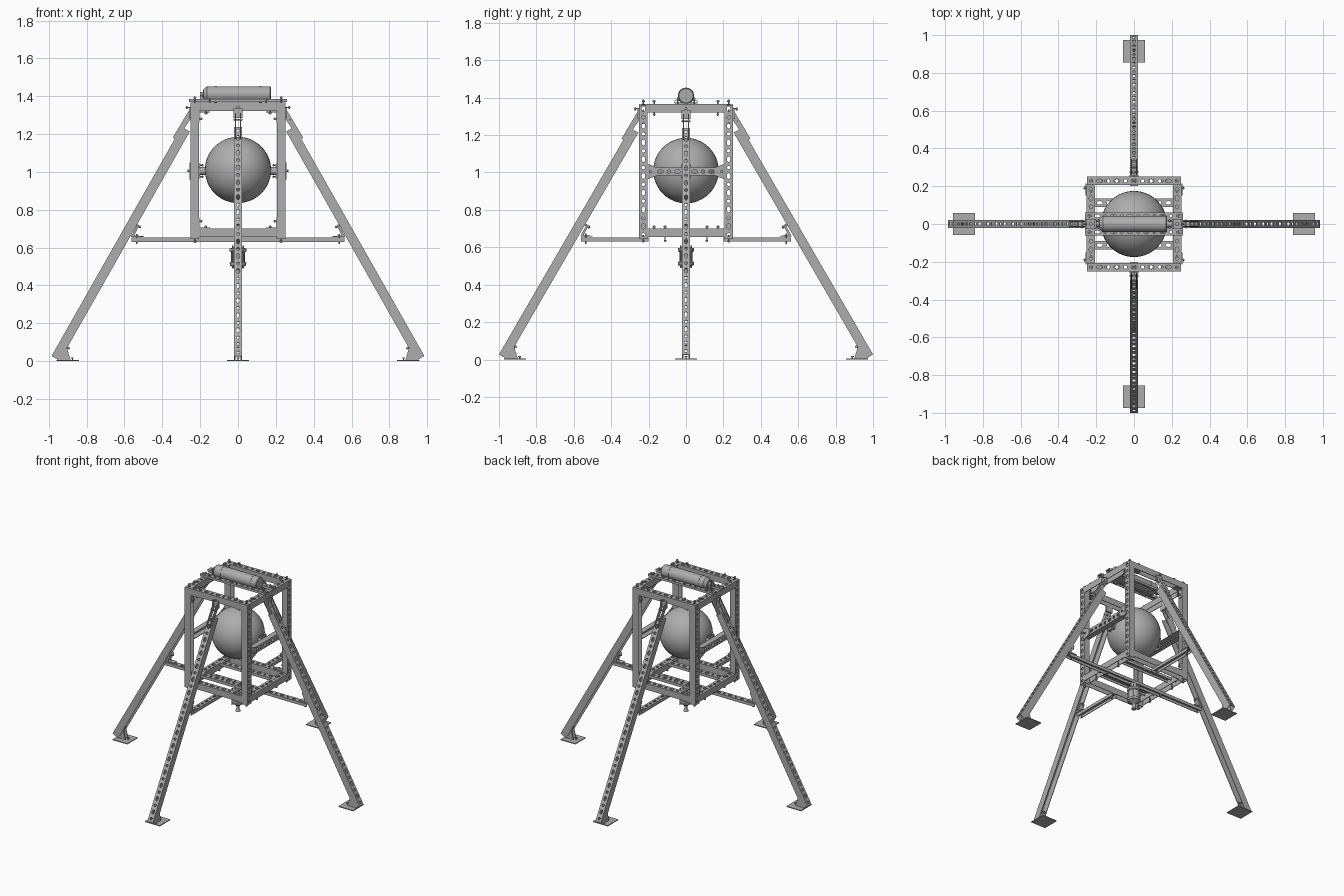
import bpy, bmesh, math
from mathutils import Vector, Matrix

cube = bpy.data.objects.get("Cube")
if cube:
    bpy.data.objects.remove(cube)

grey = bpy.data.materials.new("aluminium_grey")
grey.use_nodes = True
grey.diffuse_color = (0.42, 0.42, 0.42, 1)
grey.node_tree.nodes["Principled BSDF"].inputs["Base Color"].default_value = grey.diffuse_color
Z = Vector((0, 0, 1))
SIGNS = (-1, 1)


def finish(name, bm, smooth=False):
    mesh = bpy.data.meshes.new(name)
    bm.to_mesh(mesh)
    bm.free()
    mesh.materials.append(grey)
    ob = bpy.data.objects.new(name, mesh)
    bpy.context.collection.objects.link(ob)
    if smooth:
        bpy.ops.object.select_all(action='DESELECT')
        ob.select_set(True)
        bpy.context.view_layer.objects.active = ob
        bpy.ops.object.shade_smooth_by_angle(angle=math.radians(35))
    return ob


def channel(name, p0, p1, out, depth=0.045, width=0.045, pitch=0.045):
    """Perforated U-channel: punched web facing 'out', two plain flanges behind it."""
    p0, p1, out = Vector(p0), Vector(p1), Vector(out)
    axis = (p1 - p0).normalized()
    out = (out - axis * out.dot(axis)).normalized()
    side = out.cross(axis)
    count = max(2, round((p1 - p0).length / pitch))
    step = (p1 - p0).length / count
    ring = [(-1, -1), (0, -1), (1, -1), (1, 0), (1, 1), (0, 1), (-1, 1), (-1, 0)]
    bm = bmesh.new()
    for i in range(count):
        c = p0 + axis * step * (i + 0.5)
        long_r = step * 0.36 if i % 2 else width * 0.2
        outer, inner, low = [], [], []
        for a, b in ring:
            t = math.atan2(b, a)
            o = c + axis * a * step / 2 + side * b * width / 2
            outer.append(bm.verts.new(o))
            low.append(bm.verts.new(o - out * depth))
            inner.append(bm.verts.new(c + axis * math.cos(t) * long_r
                                      + side * math.sin(t) * width * 0.22))
        for k in range(8):
            j = (k + 1) % 8
            bm.faces.new((outer[k], outer[j], inner[j], inner[k]))
            if k in (0, 1, 4, 5):
                bm.faces.new((outer[j], outer[k], low[k], low[j]))
    bmesh.ops.remove_doubles(bm, verts=bm.verts, dist=1e-5)
    loose = [v for v in bm.verts if not v.link_faces]
    bmesh.ops.delete(bm, geom=loose, context='VERTS')
    ob = finish(name, bm)
    mod = ob.modifiers.new("sheet_thickness", 'SOLIDIFY')
    mod.thickness = 0.004
    mod.offset = -1
    return ob


def lathe(name, profile, centre, axis, segments=32):
    """Spin (distance along axis, radius) points into a closed round part."""
    rot = Z.rotation_difference(Vector(axis)).to_matrix()
    bm = bmesh.new()
    rings = []
    for h, r in profile:
        rings.append([bm.verts.new(Vector(centre) + rot @ Vector(
            (r * math.cos(2 * math.pi * s / segments), r * math.sin(2 * math.pi * s / segments), h)))
            for s in range(segments)])
    for a, b in zip(rings, rings[1:]):
        for s in range(segments):
            t = (s + 1) % segments
            bm.faces.new((a[s], a[t], b[t], b[s]))
    bm.faces.new(rings[0][::-1])
    bm.faces.new(rings[-1])
    bmesh.ops.recalc_face_normals(bm, faces=bm.faces)
    return finish(name, bm, True)


def prism(name, points, thickness, side):
    """Flat plate from an outline, thickened evenly along 'side'."""
    half = Vector(side).normalized() * thickness / 2
    bm = bmesh.new()
    face = bm.faces.new([bm.verts.new(Vector(p) - half) for p in points])
    moved = bmesh.ops.extrude_face_region(bm, geom=[face])["geom"]
    bmesh.ops.translate(bm, vec=half * 2, verts=[g for g in moved if isinstance(g, bmesh.types.BMVert)])
    bmesh.ops.recalc_face_normals(bm, faces=bm.faces)
    return finish(name, bm)


def box(name, centre, size):
    bm = bmesh.new()
    bmesh.ops.create_cube(bm, size=1, matrix=Matrix.Translation(centre) @ Matrix.Diagonal((*size, 1)))
    return finish(name, bm)


fasteners = bmesh.new()


def bolt(pos, direction, length=0.035):
    """Hex head and thin shank, centred on pos."""
    d = Vector(direction).normalized()
    rot = Z.rotation_difference(d).to_matrix().to_4x4()
    for r, size, shift in ((0.004, length, 0), (0.008, 0.007, length * 0.3)):
        bmesh.ops.create_cone(fasteners, cap_ends=True, segments=6, radius1=r, radius2=r, depth=size,
                              matrix=Matrix.Translation(Vector(pos) + d * shift) @ rot)


# Box frame: four posts, top and bottom rings
for sx in SIGNS:
    for sy in SIGNS:
        channel("post", (sx * .25, sy * .228, .645), (sx * .25, sy * .228, 1.362), (sx, 0, 0))
        for z, up in ((1.372, 1), (.642, -1)):
            bolt((sx * .228, sy * .228, z), (0, 0, up))
        # angle brackets inside the corners
        for z, dz in ((.70, 1), (1.32, -1)):
            x, y = sx * .205, sy * .205
            box("corner_bracket", (x, sy * .228, z + dz * .03), (.005, .036, .06))
            box("corner_bracket", (x - sx * .028, sy * .228, z + dz * .003), (.056, .036, .005))
            bolt((x, sy * .228, z + dz * .04), (-sx, 0, 0))
            bolt((x - sx * .035, sy * .228, z), (0, 0, dz))
            bolt((sx * .228, y - sy * .035, z), (0, 0, dz))
for s in SIGNS:
    for z, end in ((1.366, .25), (.70, .205)):
        channel("frame_beam_x", (-end, s * .228, z), (end, s * .228, z), (0, 0, 1))
        channel("frame_beam_y", (s * .228, -.205, z), (s * .228, .205, z), (0, 0, 1))
    # floor bars and top rails
    channel("floor_bar", (-.25, s * .112, .70), (.25, s * .112, .70), (0, 0, 1), .02)
    channel("top_rail", (-.26, s * .043, 1.385), (.26, s * .043, 1.385), (0, 0, 1), .016, .036)
    for e in SIGNS:
        bolt((e * .228, s * .043, 1.382), (0, 0, 1))
        bolt((e * .228, s * .112, .70), (0, 0, 1))
        bolt((e * .228, s * .112, .645), (0, 0, -1))
        bolt((e * .228, s * .17, 1.37), (0, 0, 1))
        bolt((e * .15, s * .228, 1.37), (0, 0, 1))

# Round tank and its side mounts
bm = bmesh.new()
bmesh.ops.create_uvsphere(bm, u_segments=40, v_segments=24, radius=.175,
                          matrix=Matrix.Translation((0, 0, 1.01)))
finish("tank", bm, True)
for s in SIGNS:
    channel("tank_beam", (s * .248, -.205, 1.005), (s * .248, .205, 1.005), (s, 0, 0), .04)
    box("tank_pad", (s * .204, 0, 1.005), (.008, .05, .08))
    lathe("tank_boss", [(.165, .022), (.205, .022)], (0, 0, 1.005), (s, 0, 0), 16)
    for e in SIGNS:
        prism("tank_gusset", [(s * .253, e * .215, .96), (s * .253, e * .215, 1.05),
                              (s * .253, e * .15, 1.025), (s * .253, e * .15, .985)], .005, (1, 0, 0))
        bolt((s * .255, e * .19, 1.005), (s, 0, 0), .025)
        for dz in (-.03, .03):
            bolt((s * .197, e * .018, 1.005 + dz), (-s, 0, 0), .03)

# Gas bottle lying on the rails
lathe("gas_bottle", [(-.2, .013), (-.185, .013), (-.183, .026), (-.165, .042), (.17, .042), (.175, .038)],
      (0, 0, 1.41), (1, 0, 0))
box("bottle_valve", (-.195, 0, 1.397), (.014, .02, .036))
for x in (-.12, .12):
    lathe("bottle_strap", [(-.008, .0435), (.008, .0435)], (x, 0, 1.41), (1, 0, 0))
    box("bottle_saddle", (x, 0, 1.371), (.03, .12, .006))

# Thruster below the floor
lathe("thruster", [(0, .018), (.02, .010), (.04, .012), (.055, .032), (.06, .042), (.075, .044), (.08, .036),
                   (.13, .036), (.135, .044), (.15, .044), (.155, .02), (.20, .02)], (0, 0, .445), (0, 0, 1))
for sx in SIGNS:
    for sy in SIGNS:
        bolt((sx * .028, sy * .028, .55), (0, 0, 1), .12)

# Legs, feet and struts, repeated on four sides
for i, reach in enumerate((.985, 1.0, .985, 1.0)):
    turn = Matrix.Rotation(i * math.pi / 2, 3, 'Z')
    side = turn @ Vector((0, 1, 0))

    def at(r, z, t=0):
        return turn @ Vector((r, t, z))

    top = at(.298, 1.238)
    channel("leg", at(reach, .027), top, at(.867, .498), .05, .044)
    # hinge plates from leg top to the frame
    for t in (-.014, .014):
        prism("leg_hinge", [at(.325, 1.17, t), at(.345, 1.18, t), at(.262, 1.32, t),
                            at(.25, 1.32, t), at(.25, 1.28, t)], .005, side)
    box("hinge_block", at(.253, 1.31), (.012, .05, .05) if i % 2 == 0 else (.05, .012, .05))
    bolt(at(.275, 1.275), side, .05)
    bolt(at(.262, 1.34), at(1, 0), .03)
    # foot pad with ankle bracket
    box("foot_pad", at(reach - .085, .003), (.118, .118, .006))
    for t in (-.015, .015):
        prism("ankle_bracket", [at(reach - .10, .006, t), at(reach - .03, .006, t),
                                at(reach - .05, .08, t), at(reach - .075, .09, t)], .005, side)
    bolt(at(reach - .078, .075), at(-.867, -.498), .04)
    bolt(at(reach - .11, .012), (0, 0, 1), .014)
    # strut from the frame to the leg
    inner = .0 if i % 2 == 0 else .2
    channel("strut", at(inner, .652), at(.562, .652), (0, 0, 1), .022, .04)
    prism("strut_bracket", [at(.50, .657), at(.566, .657), at(.53, .725), at(.522, .715), at(.548, .664),
                            at(.50, .661)], .036, side)
    bolt(at(.535, .645), (0, 0, 1), .055)
    bolt(at(.53, .715), at(-.867, -.498), .04)
    bolt(at(.228, .645), (0, 0, -1), .04)

finish("fasteners", fasteners)
